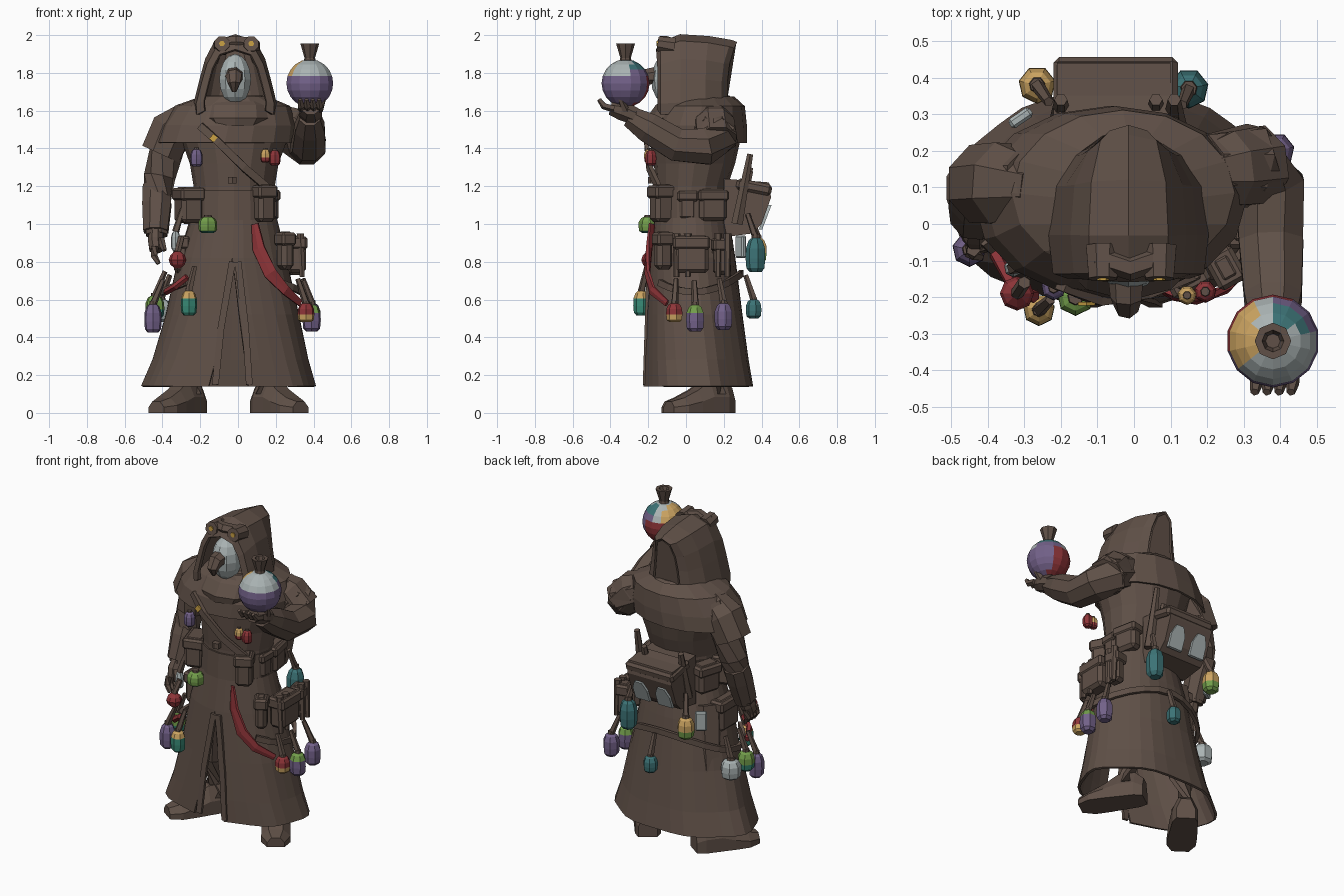
import bpy, bmesh, math
from mathutils import Vector, Euler

if "Cube" in bpy.data.objects:
    bpy.data.objects.remove(bpy.data.objects["Cube"])

def mat(name, r, g, b):
    m = bpy.data.materials.new(name)
    m.diffuse_color = (r, g, b, 1)
    m.use_nodes = True
    m.node_tree.nodes["Principled BSDF"].inputs["Base Color"].default_value = m.diffuse_color
    return m

BROWN = mat("dark_brown", .115, .08, .063)
GREY = mat("pale_grey", .40, .45, .45)
PURPLE = mat("purple", .17, .12, .25)
RED = mat("red", .27, .035, .04)
ORANGE = mat("amber", .60, .37, .12)
TEAL = mat("teal", .04, .25, .18)
BLUE = mat("blue_teal", .045, .17, .18)
GREEN = mat("green", .17, .34, .07)
YELLOW = mat("yellow", .60, .36, .06)

def skin(name, rings, mats=(BROWN,), rule=None, closed=True, caps=True, thick=0):
    """Bridge equal-sized rings of points into a flat-shaded surface."""
    bm = bmesh.new()
    vs = [[bm.verts.new(p) for p in r] for r in rings]
    n = len(vs[0])
    for a, b in zip(vs, vs[1:]):
        for i in range(n if closed else n - 1):
            j = (i + 1) % n
            bm.faces.new((a[i], a[j], b[j], b[i]))
    if caps:
        bm.faces.new(vs[0][::-1])
        bm.faces.new(vs[-1])
    bmesh.ops.remove_doubles(bm, verts=bm.verts, dist=1e-4)
    bmesh.ops.recalc_face_normals(bm, faces=bm.faces)
    if rule:
        for f in bm.faces:
            f.material_index = rule(f.calc_center_median())
    me = bpy.data.meshes.new(name)
    bm.to_mesh(me)
    bm.free()
    ob = bpy.data.objects.new(name, me)
    for m in mats:
        me.materials.append(m)
    bpy.context.collection.objects.link(ob)
    if thick:
        s = ob.modifiers.new("thickness", 'SOLIDIFY')
        s.thickness, s.offset = thick, 0
    return ob

def loft(name, rings, mats=(BROWN,), n=12, rule=None, **k):
    """Horizontal ellipses (x, y, z, rx, ry)."""
    ang = [2 * math.pi * i / n - math.pi / 2 for i in range(n)]
    return skin(name, [[(x + rx * math.cos(a), y + ry * math.sin(a), z) for a in ang]
                       for x, y, z, rx, ry in rings], mats, rule, **k)

def tube(name, pts, radii, m=BROWN, n=8, flat=1.0, ref=(0, 0, 1)):
    """Limb or strap along a path; flat squashes the section along the outward axis."""
    P = [Vector(p) for p in pts]
    rings = []
    for i, p in enumerate(P):
        t = (P[min(i + 1, len(P) - 1)] - P[max(i - 1, 0)]).normalized()
        r = radii[i] if isinstance(radii, (list, tuple)) else radii
        u = t.cross(Vector(ref))
        u = u.normalized() if u.length > .01 else Vector((1, 0, 0))
        v = u.cross(t)
        rings.append([p + r * (math.cos(a) * v + flat * math.sin(a) * u)
                      for a in (2 * math.pi * (k + .5) / n for k in range(n))])
    return skin(name, rings, (m,))

def box(name, loc, size, rot=(0, 0, 0), m=BROWN, bevel=.02):
    x, y, z = (s / 2 for s in size)
    R = Euler(rot).to_matrix()
    c = [(-x, -y), (x, -y), (x, y), (-x, y)]
    ob = skin(name, [[Vector(loc) + R @ Vector((a, b, h)) for a, b in c] for h in (-z, z)], (m,))
    if bevel:
        b = ob.modifiers.new("soft_edge", 'BEVEL')
        b.width, b.segments = bevel, 1
    return ob

def bottle(name, x, y, z, r, h, low, high=None, split=.45):
    """Hanging potion bottle centred at x, y, z with a brown stopper."""
    prof = [(-.5, .62), (-.38, .95), (-.1, 1.03), (.2, 1), (.42, .75), (.5, .45), (.62, .4)]
    def rule(c):
        t = (c.z - z) / h
        return 2 if t > .5 else 1 if t > split - .5 else 0
    loft(name, [(x, y, z + h * t, r * s, r * s) for t, s in prof],
         (low, high or low, BROWN), 7, rule)

# legs and turned-out boots
for side, hx, hy, tx, ty in (("left", -.21, .22, -.44, -.11), ("right", .11, .23, .345, -.11)):
    h, t = Vector((hx, hy, 0)), Vector((tx, ty, 0))
    d = (t - h).normalized()
    s = Vector((-d.y, d.x, 0))
    up = Vector((0, 0, 1))
    sec = [(-1, 0), (-1, .5), (-.5, 1), (.5, 1), (1, .5), (1, 0)]
    skin(side + "_boot", [[h + d * q + s * w * a + up * k * b for a, b in sec] for q, w, k in
         ((0, .055, .13), (.05, .075, .17), (.15, .08, .17), (.23, .085, .12), (.32, .085, .08), (.39, .05, .06))])
    a = h + d * .1
    tube(side + "_leg", [a + up * .1, a + up * .35, (a.x * .7 - .01, .08, .9)], [.08, .095, .12])

# long coat skirt, split at the front, with folds growing towards the hem
rings = []
for x, y, z, rx, ry, gap in ((-.02, .03, 1.03, .22, .19, 0), (-.03, .035, .82, .28, .22, 0),
                             (-.03, .045, .52, .345, .25, .1), (-.04, .055, .28, .405, .275, .19),
                             (-.05, .065, .14, .455, .29, .23)):
    ring = []
    for i in range(31):
        a = gap + (2 * math.pi - 2 * gap) * i / 30
        f = 1 + .03 * math.cos(7 * a) * (1 - z)
        ring.append((x + rx * f * math.sin(a), y - ry * f * math.cos(a), z))
    rings.append(ring)
skin("coat_skirt", rings, closed=False, caps=False, thick=.015)
for s, xs in (("left", (-.03, -.09, -.12)), ("right", (.0, .04, .06))):
    tube(s + "_coat_edge", [(xs[0], -.2, .8), (xs[1], -.21, .45), (xs[2], -.22, .15)],
         .025, n=4, flat=.5, ref=(1, 0, 0))

# torso, waist band, shoulder cape
loft("torso", [(-.02, .03, 1.0, .22, .19), (-.02, .03, 1.2, .215, .19), (-.02, .045, 1.32, .235, .215),
               (-.02, .06, 1.5, .30, .24), (-.02, .09, 1.6, .29, .22), (-.02, .08, 1.68, .15, .15)], n=16)
loft("waist_band", [(-.02, .03, 1.02, .225, .205), (-.02, .03, 1.18, .22, .2)], n=16)
loft("shoulder_cape", [(-.02, .07, 1.67, .17, .18), (-.03, .085, 1.62, .30, .22),
                       (-.05, .065, 1.52, .35, .25), (-.07, .06, 1.43, .36, .255)], n=16, caps=False, thick=.015)
loft("scarf", [(-.015, .03, 1.52, .19, .235), (-.015, .02, 1.56, .23, .23), (-.015, .04, 1.63, .22, .2),
               (-.015, .05, 1.67, .17, .15)], n=12)
tube("chest_strap", [(-.2, -.17, 1.52), (-.1, -.21, 1.43), (.03, -.195, 1.3), (.17, -.14, 1.18)], .028, n=4, flat=.6)
box("strap_buckle", (-.13, -.218, 1.455), (.03, .01, .035), (0, .7, 0), YELLOW, 0)
loft("coat_button", [(-.03, -.175, 1.215, .025, .025), (-.03, -.175, 1.25, .025, .025)], n=6)

# arms, cuffs and shoulder flaps
tube("left_arm", [(-.27, .11, 1.55), (-.37, .12, 1.42), (-.415, .11, 1.25), (-.43, .08, 1.12), (-.43, .02, .94)],
     [.11, .1, .085, .075, .06])
tube("left_cuff", [(-.43, .11, 1.2), (-.43, .07, 1.1), (-.435, .02, .96)], [.08, .082, .07])
tube("left_shoulder_flap", [(-.26, .1, 1.58), (-.35, .11, 1.5), (-.41, .11, 1.37)], [.08, .12, .115])
tube("right_arm", [(.2, .14, 1.54), (.31, .16, 1.47), (.37, .1, 1.41), (.375, -.05, 1.42), (.38, -.2, 1.51), (.38, -.3, 1.57)],
     [.11, .12, .105, .095, .085, .06])
tube("right_shoulder_flap", [(.17, .14, 1.58), (.26, .15, 1.53), (.34, .16, 1.44)], [.07, .11, .115])

# hands
tube("left_palm", [(-.43, .02, .97), (-.435, -.01, .91), (-.435, -.03, .86)], [.045, .055, .045], flat=.8)
tube("right_palm", [(.385, -.27, 1.57), (.385, -.34, 1.6), (.385, -.4, 1.615)], [.05, .055, .04], flat=1.2)
for i in range(4):
    y, x = .02 - .03 * i, .335 + .033 * i
    tube("left_finger", [(-.44, y, .88), (-.445, y - .01, .83), (-.42, y - .02, .79)], [.02, .019, .012], n=5)
    tube("right_finger", [(x, -.38, 1.61), (x, -.435, 1.625), (x - .005, -.46, 1.66)], [.02, .019, .012], n=5)
tube("left_thumb", [(-.41, -.04, .92), (-.39, -.07, .86)], [.022, .014], n=5)
tube("right_thumb", [(.43, -.32, 1.6), (.455, -.35, 1.67)], [.022, .014], n=5)

# raised round flask with a swirl of colours
def swirl(c):
    x, y, z = c.x - .38, c.y + .32, c.z - 1.75
    if z < .02:
        return 2 if y > .0 and x < .05 else 1
    if x < -.045 and (y > -.06 or x < -.08):
        return 3
    if y > .03 and x > -.01:
        return 4 if z > .06 else 1
    return 0
R = .127
loft("flask", [(.38, -.32, 1.745 - R * math.cos(t), R * math.sin(t), R * math.sin(t))
               for t in (math.pi * (k + .15) / 10.3 for k in range(11))],
     (GREY, PURPLE, RED, ORANGE, BLUE), 14, swirl)
loft("flask_neck", [(.38, -.32, z, r, r) for z, r in ((1.85, .035), (1.88, .028), (1.955, .05), (1.955, .03), (1.91, .02))], n=8)

# pointed hood: arched sections swept from the opening to the overhanging back tip
half = [(1, 0), (1.02, .15), (.87, .45), (.73, .7), (.5, .92)]
arch = [(-a, b) for a, b in half] + [(0, 1)] + [(a, b) for a, b in half[::-1]]
def hood_ring(y, w, z0, z1, lean):
    return [(-.015 + w * a, y + lean * b ** 4, z0 + (z1 - z0) * b) for a, b in arch]
skin("hood", [hood_ring(*r) for r in
              ((-.14, .16, 1.6, 1.92, -.01), (-.13, .195, 1.58, 1.955, 0), (-.03, .205, 1.58, 1.995, 0),
               (.1, .19, 1.58, 1.985, .02), (.18, .14, 1.58, 1.965, .06), (.21, .09, 1.6, 1.955, .055))],
     closed=False, caps=False, thick=.02)
skin("hood_back", [hood_ring(.2, .09, 1.58, 1.95, .055), hood_ring(.215, .085, 1.58, 1.95, .05)])
# mask and curved beak
loft("mask", [(-.015, -.09, 1.765 + .135 * math.sin(t), .088 * math.cos(t), .095 * math.cos(t))
              for t in (math.pi * k / 8.2 for k in range(-4, 5))], (GREY,), 10)
tube("beak", [(-.02, -.15, 1.785), (-.02, -.2, 1.78), (-.02, -.225, 1.745), (-.02, -.215, 1.7)],
     [.05, .045, .035, .012], n=7, ref=(1, 0, 0))
# goggles pushed up on the hood
for x in (-.085, .07):
    tube("goggle_cup", [(x, -.06, 1.94), (x, -.15, 1.955)], [.05, .042])
    tube("goggle_lens", [(x, -.148, 1.955), (x, -.155, 1.955)], .016, YELLOW, 6)
tube("goggle_bridge", [(-.1, -.09, 1.955), (-.01, -.12, 1.965), (.08, -.09, 1.955)], .035, n=6)

# pouches: position, size, yaw
for i, (x, y, z, sx, sy, sz, yaw) in enumerate((
        (-.26, -.04, 1.1, .12, .17, .19, .3), (-.24, .14, 1.09, .1, .15, .18, -.3), (.13, -.12, 1.11, .1, .13, .2, .5),
        (.175, .01, 1.1, .06, .1, .16, 0), (.165, .14, 1.1, .08, .15, .17, .2), (.31, .03, .84, .1, .18, .2, 0),
        (.25, -.12, .86, .07, .09, .2, .5), (.3, .19, .83, .08, .09, .2, .2), (-.3, .03, .84, .08, .18, .2, 0))):
    box("pouch_%d" % i, (x, y, z), (sx, sy, sz), (0, 0, yaw))
    box("pouch_flap_%d" % i, (x, y, z + sz * .3), (sx + .015, sy + .015, sz * .35), (0, 0, yaw), bevel=.012)
for y in (-.05, .01, .17, .22):
    tube("tool_handle", [(.34, y, .72), (.33, y, .95)], [.015, .022], n=6)

# drooping hip belt around the coat
tube("hip_belt", [(-.03 + (.33 + .04 * abs(math.sin(a))) * math.sin(a), .04 - .255 * math.cos(a), .74 - .1 * math.sin(a) ** 2)
                  for a in (2 * math.pi * k / 24 for k in range(3, 22))], .025, n=4, flat=.6)

# backpack with sloping underside, lid, pale arched pockets and tools
side = [(.2, 1.24), (.44, 1.22), (.45, 1.14), (.40, 1.0), (.35, .95), (.2, .93)]
skin("backpack", [[(x, y, z) for y, z in side] for x in (-.21, .1)])
box("backpack_lid", (-.05, .36, 1.195), (.34, .19, .06), (-.2, 0, 0), bevel=.015)
for x in (-.135, .025):
    pocket = [(-.05, 0), (.05, 0), (.05, .6), (.025, 1), (-.025, 1), (-.05, .6)]
    skin("pale_pocket", [[(x + a, .385 + .05 * b + o, .97 + .13 * b) for a, b in pocket] for o in (0, .018)], (GREY,))
for x, z in ((.11, 1.37), (.06, 1.28), (-.2, 1.3)):
    tube("pack_tool", [(x, .27, 1.0), (x, .34, z)], [.035, .018], n=6)

# red sash and small red strap
tube("red_sash", [(.09, -.18, 1.0), (.11, -.195, .87), (.17, -.205, .74), (.25, -.18, .65), (.33, -.1, .58)],
     [.025, .038, .04, .03, .02], RED, 6, .4, (0, 0, 1))
tube("red_strap", [(-.38, -.08, .64), (-.33, -.17, .67), (-.27, -.2, .72)], .018, RED, 5)
loft("red_orb", [(-.32, -.19, z, r, r) for z, r in ((.765, .015), (.785, .038), (.81, .047), (.835, .038), (.855, .015))], (RED,), 8)
tube("orb_holder", [(-.32, -.19, .85), (-.3, -.16, .93)], .018, n=6)

# hanging bottles
for b in (("belt_bottle", -.16, -.2, .995, .05, .085, TEAL, GREEN, .25),
          ("front_bottle", -.26, -.235, .58, .043, .13, TEAL, ORANGE, .68),
          ("left_bottle", -.45, -.07, .5, .046, .15, PURPLE),
          ("left_green_bottle", -.44, .02, .56, .05, .12, TEAL, GREEN),
          ("left_pale_bottle", -.41, .13, .54, .06, .12, GREY),
          ("pale_vial", -.33, -.12, .91, .025, .1, GREY),
          ("chest_vial_left", -.22, -.175, 1.35, .033, .09, PURPLE),
          ("chest_vial_red", .195, -.185, 1.35, .03, .08, RED),
          ("chest_vial_amber", .145, -.195, 1.36, .026, .07, RED, ORANGE),
          ("right_red_bottle", .36, -.06, .53, .044, .1, ORANGE, RED, .3),
          ("right_purple_bottle", .39, .05, .5, .048, .14, PURPLE, GREEN, .8),
          ("right_rear_bottle", .39, .2, .51, .048, .14, PURPLE),
          ("back_bottle_large", .15, .37, .835, .053, .18, BLUE),
          ("back_bottle_small", 0.0, .36, .55, .042, .1, BLUE),
          ("back_bottle_amber", -.265, .38, .86, .05, .13, GREEN, ORANGE, .5)):
    bottle(*b)
    name, x, y, z, r, h = b[:6]
    if z < .95:
        tube(name + "_cord", [(x, y, z + h * .5), (x * .88, y * .88, z + h * .5 + .13)], [.02, .014], n=5)
box("pale_tag", (-.31, .29, .88), (.07, .03, .12), (0, 0, .6), GREY, .008)
